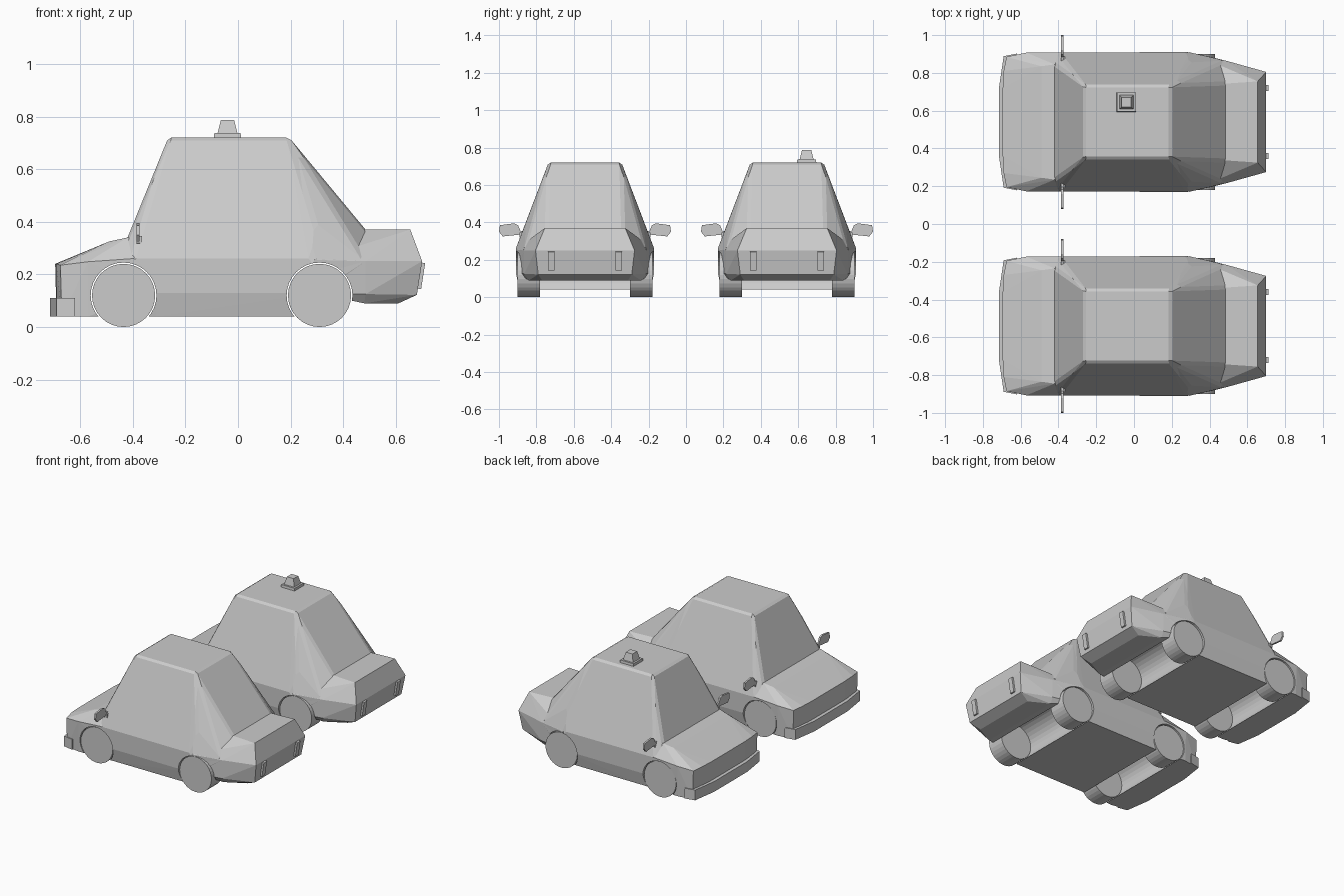
import bpy, bmesh, math
from mathutils import Matrix, Vector

if "Cube" in bpy.data.objects:
    bpy.data.objects.remove(bpy.data.objects["Cube"])


def make_object(name, bm):
    bmesh.ops.recalc_face_normals(bm, faces=bm.faces)
    mesh = bpy.data.meshes.new(name)
    bm.to_mesh(mesh)
    bm.free()
    ob = bpy.data.objects.new(name, mesh)
    bpy.context.collection.objects.link(ob)
    return ob


def hull(name, half, chamfer_above=None):
    """Convex panel shape from one half of its corner points, mirrored in y."""
    bm = bmesh.new()
    for x, y, z in half:
        bm.verts.new((x, y, z))
        bm.verts.new((x, -y, z))
    res = bmesh.ops.convex_hull(bm, input=bm.verts)
    inner = [g for g in res["geom_interior"] if isinstance(g, bmesh.types.BMVert)]
    bmesh.ops.delete(bm, geom=inner, context='VERTS')
    bmesh.ops.dissolve_limit(bm, angle_limit=math.radians(1), verts=bm.verts, edges=bm.edges)
    if chamfer_above:
        edges = [e for e in bm.edges if max(v.co.z for v in e.verts) > chamfer_above]
        bmesh.ops.bevel(bm, geom=edges, offset=0.012, segments=1, affect='EDGES', clamp_overlap=True)
    return make_object(name, bm)


def cylinder(name, x, y, z, r, width, sides):
    bm = bmesh.new()
    mat = Matrix.Translation((x, y, z)) @ Matrix.Rotation(math.pi / 2, 4, 'X')
    bmesh.ops.create_cone(bm, cap_ends=True, segments=sides, radius1=r, radius2=r,
                          depth=width, matrix=mat)
    return make_object(name, bm)


def frustum(bm, x, y, z0, z1, h0, h1):
    mat = Matrix.Translation((x, y, (z0 + z1) / 2)) @ Matrix.Rotation(math.pi / 4, 4, 'Z')
    bmesh.ops.create_cone(bm, cap_ends=True, segments=4, radius1=h0 * math.sqrt(2),
                          radius2=h1 * math.sqrt(2), depth=z1 - z0, matrix=mat)


def plate(bm, pts, x0, x1):
    """Extrude a (y, z) outline along x."""
    face = bm.faces.new([bm.verts.new((x0, y, z)) for y, z in pts])
    ext = bmesh.ops.extrude_face_region(bm, geom=[face])["geom"]
    bmesh.ops.translate(bm, vec=(x1 - x0, 0, 0),
                        verts=[g for g in ext if isinstance(g, bmesh.types.BMVert)])


AXLES = (-0.435, 0.31)


def build_body():
    # Cabin with floor pan
    body = hull("car_body", [
        (-0.265, 0.195, 0.72), (0.195, 0.195, 0.72),
        (-0.42, 0.305, 0.34), (-0.40, 0.368, 0.26),
        (0.29, 0.315, 0.40), (0.28, 0.37, 0.26),
        (0.485, 0.205, 0.37), (0.485, 0.325, 0.25),
        (-0.31, 0.368, 0.13), (-0.31, 0.35, 0.04),
        (0.30, 0.37, 0.13), (0.30, 0.35, 0.04)], 0.7)
    # Hood and front fenders
    hood = hull("hood", [
        (-0.695, 0.18, 0.24), (-0.69, 0.27, 0.24), (-0.675, 0.345, 0.235),
        (-0.49, 0.295, 0.325), (-0.42, 0.305, 0.34), (-0.57, 0.367, 0.248),
        (-0.40, 0.368, 0.26), (-0.31, 0.368, 0.25), (-0.32, 0.25, 0.34),
        (-0.69, 0.18, 0.04), (-0.67, 0.345, 0.04), (-0.57, 0.36, 0.04),
        (-0.31, 0.35, 0.04), (-0.31, 0.368, 0.13)])
    # Trunk and tail
    trunk = hull("trunk", [
        (0.44, 0.20, 0.37), (0.655, 0.215, 0.37), (0.70, 0.265, 0.25),
        (0.485, 0.325, 0.25), (0.29, 0.37, 0.255), (0.29, 0.37, 0.13),
        (0.485, 0.325, 0.125), (0.68, 0.25, 0.122), (0.61, 0.23, 0.09),
        (0.48, 0.30, 0.09), (0.43, 0.33, 0.12)])
    helpers = [(hood, 'UNION'), (trunk, 'UNION')]
    # Wheel arches
    for x in AXLES:
        helpers.append((cylinder("arch_cutter", x, 0, 0.12, 0.125, 1.0, 32), 'DIFFERENCE'))
    for ob, op in helpers:
        ob.hide_render = True
        mod = body.modifiers.new(op.lower(), 'BOOLEAN')
        mod.object, mod.operation, mod.solver = ob, op, 'EXACT'
    deps = bpy.context.evaluated_depsgraph_get()
    mesh = bpy.data.meshes.new_from_object(body.evaluated_get(deps))
    body.modifiers.clear()
    body.data = mesh
    for ob, _ in helpers:
        bpy.data.objects.remove(ob)
    return body


def build_car():
    parts = [build_body()]
    # Front bumper
    parts.append(hull("front_bumper", [
        (x, y, z) for z in (0.04, 0.11)
        for x, y in ((-0.715, 0.18), (-0.69, 0.348), (-0.62, 0.362))]))
    # Wheels
    for x in AXLES:
        for s in (-1, 1):
            parts.append(cylinder("wheel", x, s * 0.30, 0.12, 0.12, 0.12, 32))
    # Wing mirrors
    bm = bmesh.new()
    outline = [(0.31, 0.305), (0.345, 0.335), (0.44, 0.325), (0.46, 0.35),
               (0.455, 0.385), (0.38, 0.395), (0.358, 0.385), (0.345, 0.355), (0.31, 0.35)]
    for s in (-1, 1):
        plate(bm, [(s * y, z) for y, z in outline], -0.386, -0.374)
        plate(bm, [(s * y, z) for y, z in
                   ((0.31, 0.305), (0.35, 0.32), (0.35, 0.345), (0.31, 0.345))], -0.386, -0.365)
    parts.append(make_object("wing_mirrors", bm))
    # Tail lights, leaning with the lower rear panel
    bm = bmesh.new()
    for s in (-1, 1):
        mat = (Matrix.Translation((0.693, s * 0.18, 0.195)) @ Matrix.Rotation(0.155, 4, 'Y')
               @ Matrix.Diagonal((0.022, 0.034, 0.10, 1)))
        bmesh.ops.create_cube(bm, size=1, matrix=mat)
    parts.append(make_object("tail_lights", bm))
    return parts


# Two cars side by side
near = build_car()
for ob in near:
    far = ob.copy()
    bpy.context.collection.objects.link(far)
    far.location.y = 0.54
    ob.location.y = -0.54

# Roof beacon on the far car
bm = bmesh.new()
frustum(bm, -0.04, 0.645, 0.715, 0.737, 0.052, 0.05)
frustum(bm, -0.04, 0.645, 0.735, 0.787, 0.038, 0.025)
make_object("roof_beacon", bm)
